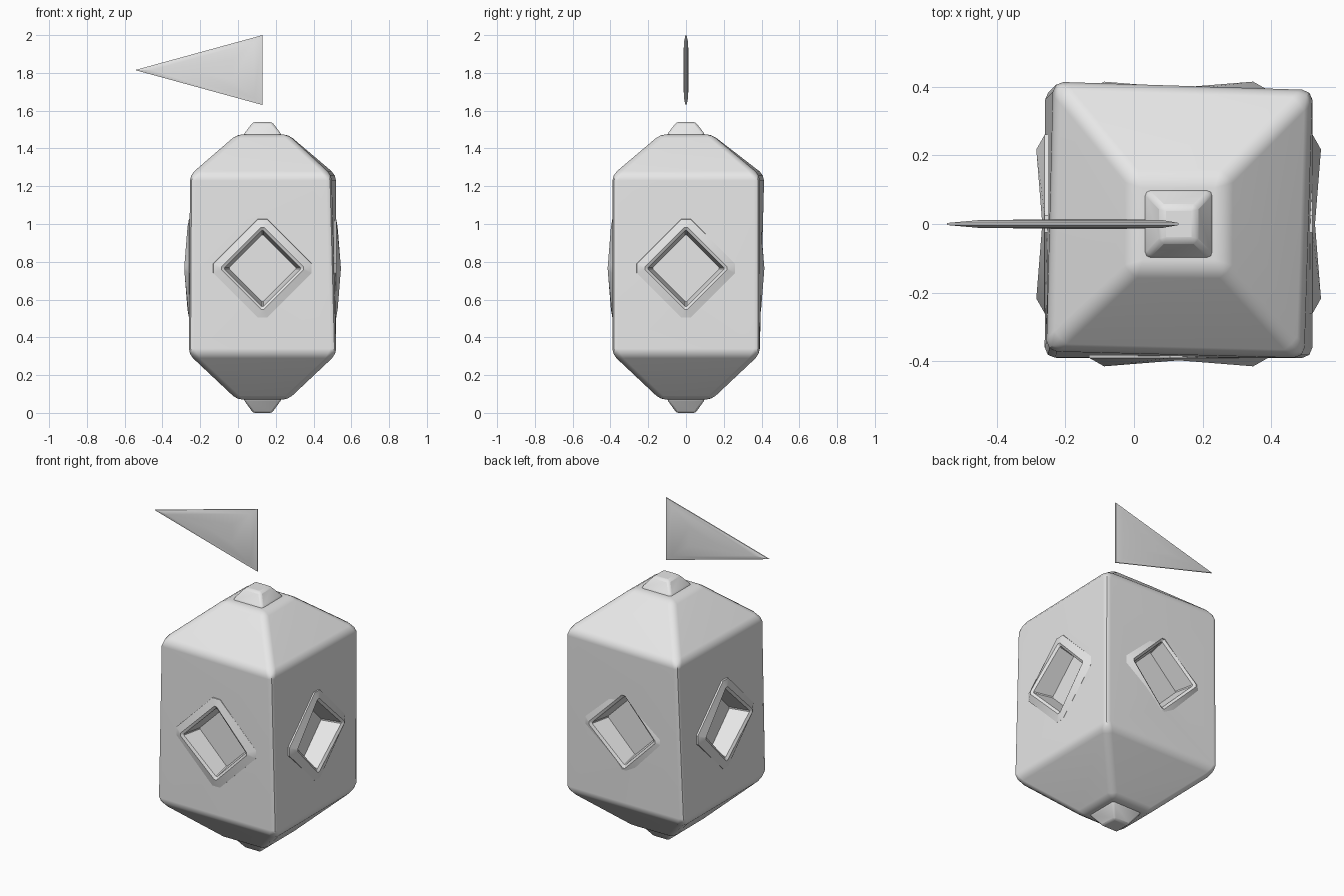
import bpy, bmesh, math
from mathutils import Matrix, Vector

if "Cube" in bpy.data.objects:
    bpy.data.objects.remove(bpy.data.objects["Cube"])

CX = 0.13          # lantern axis
WINDOW_Z = 0.765   # window centre height

grey = bpy.data.materials.new("light grey")
grey.use_nodes = True
grey.diffuse_color = (0.8, 0.8, 0.8, 1)
grey.node_tree.nodes["Principled BSDF"].inputs["Base Color"].default_value = (0.8, 0.8, 0.8, 1)


def loft(name, rings, matrix=Matrix()):
    """Skin a stack of equal-length rings and close both ends."""
    bm = bmesh.new()
    loops = [[bm.verts.new(matrix @ Vector(p)) for p in ring] for ring in rings]
    n = len(loops[0])
    for a, b in zip(loops, loops[1:]):
        for i in range(n):
            j = (i + 1) % n
            bm.faces.new((a[i], a[j], b[j], b[i]))
    bm.faces.new(loops[0][::-1])
    bm.faces.new(loops[-1])
    bmesh.ops.recalc_face_normals(bm, faces=bm.faces)
    mesh = bpy.data.meshes.new(name)
    bm.to_mesh(mesh)
    bm.free()
    mesh.materials.append(grey)
    obj = bpy.data.objects.new(name, mesh)
    bpy.context.collection.objects.link(obj)
    return obj


def smooth(obj, angle=35):
    bpy.ops.object.select_all(action='DESELECT')
    obj.select_set(True)
    bpy.context.view_layer.objects.active = obj
    bpy.ops.object.shade_smooth_by_angle(angle=math.radians(angle))


def bevel(obj, width, segments):
    mod = obj.modifiers.new("soft_edges", 'BEVEL')
    mod.width = width
    mod.segments = segments
    mod.limit_method = 'ANGLE'
    mod.angle_limit = math.radians(20)


def apply_modifiers(obj):
    bpy.context.view_layer.objects.active = obj
    for mod in list(obj.modifiers):
        bpy.ops.object.modifier_apply(modifier=mod.name)


def square(half, z):
    return [(CX + sx * half, sy * half, z)
            for sx, sy in ((-1, -1), (1, -1), (1, 1), (-1, 1))]


def diamond(r, c, depth, lean=0.0):
    """Diamond with clipped corners; depth drops by lean towards top and bottom."""
    pts = []
    for k in range(4):
        for s in (-1, 1):
            p = Matrix.Rotation(k * math.pi / 2, 2) @ Vector((r - c, s * c))
            pts.append((p.x, -depth + lean * abs(p.y) / r, p.y))
    return pts


# Lantern body, slightly uneven at the shoulder
shoulder = [(-0.255, -0.37, 1.26), (0.495, -0.39, 1.26),
            (0.52, 0.39, 1.26), (-0.235, 0.415, 1.26)]
body = loft("lantern_body", [square(0.135, 0.07), square(0.39, 0.31),
                             shoulder, square(0.135, 1.475)])
bevel(body, 0.03, 2)
apply_modifiers(body)

# Recessed diamond windows with raised frames on all four sides
for k, side in enumerate(("front", "left", "back", "right")):
    place = Matrix.Translation((CX, 0, WINDOW_Z)) @ Matrix.Rotation(k * math.pi / 2, 4, 'Z')
    cutter = loft("window_cutter", [diamond(0.225, 0.01, 0.28),
                                    diamond(0.225, 0.01, 0.6)], place)
    cutter.hide_render = True
    cut = body.modifiers.new("window_cut", 'BOOLEAN')
    cut.operation = 'DIFFERENCE'
    cut.solver = 'EXACT'
    cut.object = cutter
    apply_modifiers(body)
    bpy.data.objects.remove(cutter)
    frame = loft(side + "_window_frame", [
        diamond(0.29, 0.025, 0.36),
        diamond(0.285, 0.025, 0.39),
        diamond(0.225, 0.008, 0.415, 0.018),
        diamond(0.205, 0.004, 0.405, 0.018),
        diamond(0.18, 0.004, 0.29)], place)
    # Remove the hidden back so the recess stays open
    bm = bmesh.new()
    bm.from_mesh(frame.data)
    back = [f for f in bm.faces if len(f.verts) == 8
            and f.calc_area() > 0.1]
    bmesh.ops.delete(bm, geom=back, context='FACES_ONLY')
    # Aim the frame's faces outwards, as seen from the front of the window
    outward = place.to_3x3() @ Vector((0, -1, 0))
    floor = next(f for f in bm.faces if len(f.verts) == 8)
    if floor.normal.dot(outward) < 0:
        bmesh.ops.reverse_faces(bm, faces=bm.faces)
    bm.to_mesh(frame.data)
    bm.free()
    smooth(frame, 25)

smooth(body)
body.modifiers.new("flat_panels", 'WEIGHTED_NORMAL').keep_sharp = True

# End caps
top_cap = loft("top_cap", [square(0.1, 1.45), square(0.1, 1.475), square(0.05, 1.54)])
bottom_cap = loft("bottom_cap", [square(0.1, 0.09), square(0.1, 0.07), square(0.05, 0.0)])
for cap in (top_cap, bottom_cap):
    bevel(cap, 0.015, 2)
    smooth(cap, 40)

# Floating pennant, pillowed towards its middle
corners = [Vector((-0.545, 0, 1.815)), Vector((0.13, 0, 1.63)), Vector((0.13, 0, 2.0))]
middle = sum(corners, Vector()) / 3


def pennant_ring(scale, y):
    return [middle + (c - middle) * scale + Vector((0, y, 0)) for c in corners]


pennant = loft("pennant", [pennant_ring(s, y) for s, y in (
    (0.3, -0.014), (0.8, -0.011), (1, -0.003), (1, 0.003), (0.8, 0.011), (0.3, 0.014))])
smooth(pennant, 30)
